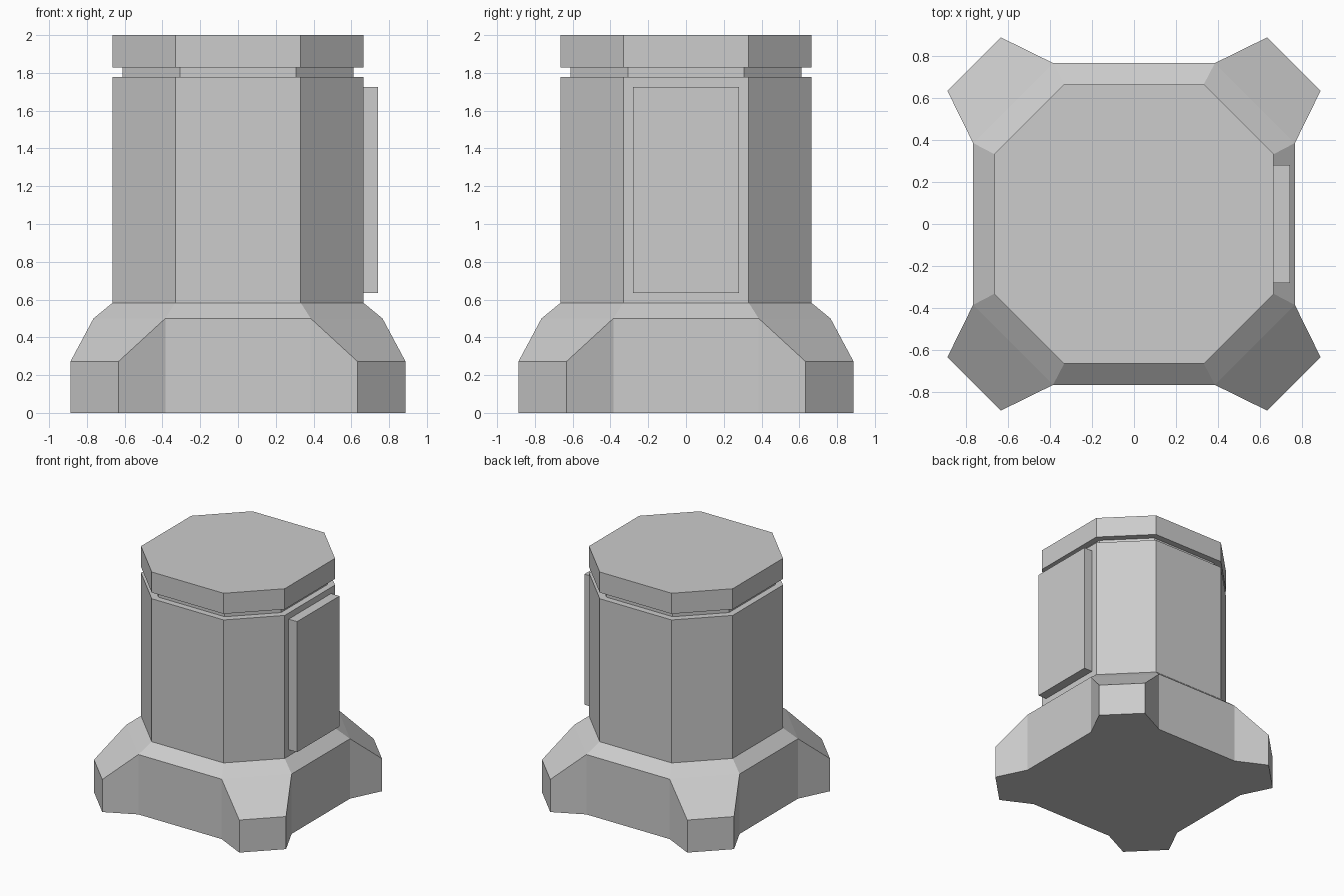
import bpy
import bmesh

cube = bpy.data.objects.get("Cube")
if cube:
    bpy.data.objects.remove(cube, do_unlink=True)

# Single flat colour
grey = bpy.data.materials.new("light_grey")
grey.use_nodes = True
colour = (0.604, 0.604, 0.604, 1)
grey.diffuse_color = colour
grey.node_tree.nodes["Principled BSDF"].inputs["Base Color"].default_value = colour


def finish(name, bm):
    bmesh.ops.recalc_face_normals(bm, faces=bm.faces)
    mesh = bpy.data.meshes.new(name)
    bm.to_mesh(mesh)
    bm.free()
    mesh.materials.append(grey)
    obj = bpy.data.objects.new(name, mesh)
    bpy.context.collection.objects.link(obj)
    return obj


def octagon(out, flat):
    """Chamfered square, counter-clockwise, one pair of points per corner."""
    points = []
    corner = [(flat, -out), (out, -flat)]
    for _ in range(4):
        points += corner
        corner = [(-y, x) for x, y in corner]  # quarter turn
    return points


def ring(bm, points, z):
    return [bm.verts.new((x, y, z)) for x, y in points]


def prism(name, out, flat, z0, z1):
    bm = bmesh.new()
    low, high = (ring(bm, octagon(out, flat), z) for z in (z0, z1))
    for i in range(8):
        j = (i + 1) % 8
        bm.faces.new((low[i], low[j], high[j], high[i]))
    bm.faces.new(low[::-1])
    bm.faces.new(high)
    return finish(name, bm)


# Octagonal column, recessed neck and cap
BODY, BODY_FLAT, BASE_TOP = 0.664, 0.332, 0.583
prism("column_body", BODY, BODY_FLAT, BASE_TOP, 1.777)
prism("recessed_neck", 0.612, 0.306, 1.777, 1.828)
prism("top_cap", BODY, BODY_FLAT, 1.828, 2.0)

# Base with four splayed corner feet
bm = bmesh.new()
wall, foot = octagon(0.765, 0.385), octagon(0.887, 0.633)
top = ring(bm, octagon(BODY, BODY_FLAT), BASE_TOP)
shoulder = ring(bm, wall, 0.5)
toe = ring(bm, foot, 0.272)
wall_low = ring(bm, wall, 0)
foot_low = ring(bm, foot, 0)
bm.faces.new(top)
for i in range(8):
    j = (i + 1) % 8
    bm.faces.new((shoulder[i], shoulder[j], top[j], top[i]))
    bm.faces.new((wall_low[i], foot_low[i], toe[i], shoulder[i]))
    if i % 2 == 0:  # corner foot
        bm.faces.new((toe[i], toe[j], shoulder[j], shoulder[i]))
        bm.faces.new((foot_low[i], foot_low[j], toe[j], toe[i]))
        bm.faces.new((wall_low[i], wall_low[j], foot_low[j], foot_low[i]))
    else:  # straight wall
        bm.faces.new((wall_low[i], wall_low[j], shoulder[j], shoulder[i]))
bm.faces.new(wall_low[::-1])
finish("footed_base", bm)

# Raised panel on the left side
bm = bmesh.new()
bmesh.ops.create_cube(bm, size=1)
bmesh.ops.scale(bm, vec=(0.1, 0.56, 1.09), verts=bm.verts)
bmesh.ops.translate(bm, vec=(0.692, 0, 1.181), verts=bm.verts)
finish("side_panel", bm)
